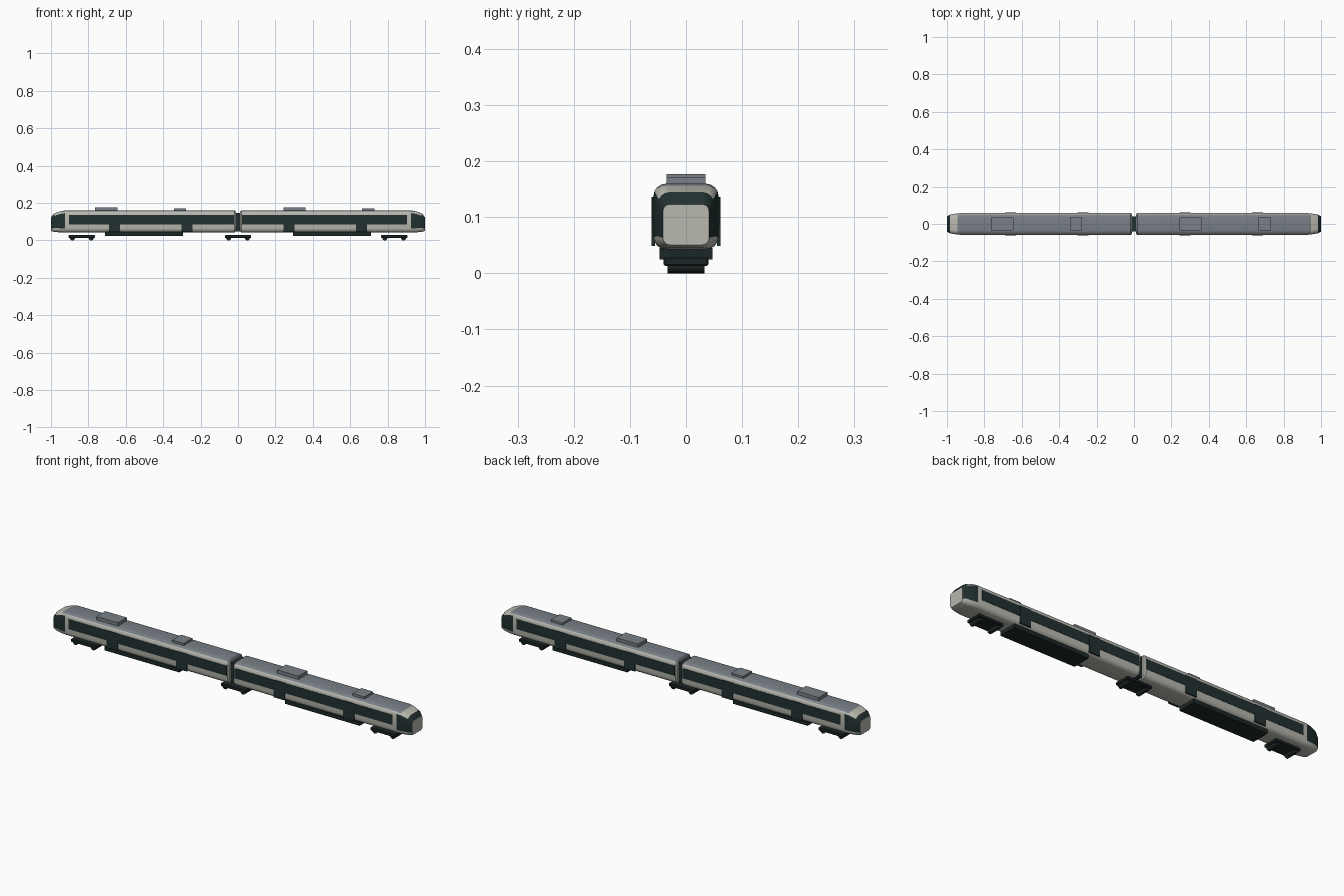
import bpy, bmesh, math

if "Cube" in bpy.data.objects:
    bpy.data.objects.remove(bpy.data.objects["Cube"])


def material(name, rgb):
    m = bpy.data.materials.new(name)
    m.diffuse_color = (*rgb, 1)
    m.use_nodes = True
    m.node_tree.nodes["Principled BSDF"].inputs["Base Color"].default_value = m.diffuse_color
    return m


BODY = material("warm_light_grey", (0.48, 0.48, 0.43))
ROOF = material("slate_grey", (0.19, 0.215, 0.24))
DARK = material("dark_teal", (0.016, 0.03, 0.03))
UNDER = material("underframe_black", (0.012, 0.02, 0.02))


def finish(name, bm, mats):
    bmesh.ops.recalc_face_normals(bm, faces=bm.faces)
    me = bpy.data.meshes.new(name)
    bm.to_mesh(me)
    bm.free()
    for m in mats:
        me.materials.append(m)
    ob = bpy.data.objects.new(name, me)
    bpy.context.collection.objects.link(ob)
    return ob


def box(name, x, y, z, mat, bevel=0):
    """Box from (min, max) ranges on each axis."""
    bm = bmesh.new()
    bmesh.ops.create_cube(bm, size=1)
    for v in bm.verts:
        for i, (lo, hi) in enumerate((x, y, z)):
            v.co[i] = lo if v.co[i] < 0 else hi
    if bevel:
        bmesh.ops.bevel(bm, geom=bm.edges[:], offset=bevel, segments=1, affect='EDGES')
    return finish(name, bm, [mat])


def section(w, bot, top, r, seg=4):
    """Rounded rectangle in the y-z plane, counter-clockwise from the right side."""
    pts = []
    corners = ((w - r, top - r), (r - w, top - r), (r - w, bot + r), (w - r, bot + r))
    for q, (cy, cz) in enumerate(corners):
        for k in range(seg + 1):
            a = math.pi / 2 * (q + k / seg)
            pts.append((cy + r * math.cos(a), cz + r * math.sin(a)))
    return pts


# Car shell stations from the coupled end to the nose: x, half width, bottom, top, radius
STATIONS = [(0.012, 0.054, 0.047, 0.156, 0.02), (0.018, 0.058, 0.043, 0.16, 0.022),
            (0.925, 0.058, 0.043, 0.16, 0.022), (0.945, 0.0565, 0.043, 0.157, 0.022),
            (0.983, 0.050, 0.045, 0.145, 0.021), (1.0, 0.041, 0.051, 0.123, 0.012)]


def car_shell(name, s):
    bm = bmesh.new()
    rings = [[bm.verts.new((s * x, y, z)) for y, z in section(w, b, t, r)]
             for x, w, b, t, r in STATIONS]
    n = len(rings[0])
    for i in range(len(rings) - 1):
        for j in range(n):
            k = (j + 1) % n
            f = bm.faces.new((rings[i][j], rings[i][k], rings[i + 1][k], rings[i + 1][j]))
            upper = 2 <= j <= 6                       # roof part of the section
            side = j in (0, 8, 9, 19)                 # flat sides and first curve
            tip = i == 4 and (j <= 9 or j == 19)      # windscreen wrap
            if upper and i < 3:
                f.material_index = 1
            elif tip or (side and i >= 2 and i > 2):
                f.material_index = 2
            elif side and i == 2:
                f.material_index = 2
            if side and i < 2:
                f.material_index = 0
    bm.faces.new(rings[0])
    bm.faces.new(rings[-1])
    # side faces of the nose blend start just past the last window
    ob = finish(name, bm, [BODY, ROOF, DARK])
    bpy.context.view_layer.objects.active = ob
    ob.select_set(True)
    bpy.ops.object.shade_smooth_by_angle(angle=math.radians(30))
    ob.select_set(False)


def bogie(label, cx):
    box(label + "_bogie_frame", (cx - 0.07, cx + 0.07), (-0.04, 0.04), (0.013, 0.029), UNDER, 0.003)
    for k, dx in enumerate((-0.05, 0.05)):
        bpy.ops.mesh.primitive_cylinder_add(vertices=16, radius=0.0135, depth=0.066,
                                            location=(cx + dx, 0, 0.0135),
                                            rotation=(math.pi / 2, 0, 0))
        ob = bpy.context.object
        ob.name = f"{label}_wheelset_{k + 1}"
        ob.data.materials.append(UNDER)


for label, s in (("left", -1), ("right", 1)):
    car_shell(label + "_car_body", s)

    def span(a, b):
        return tuple(sorted((s * a, s * b)))

    # Window bands and doors on both sides
    for side, d in (("front", -1), ("back", 1)):
        def depth(a, b):
            return tuple(sorted((d * a, d * b)))
        box(f"{label}_{side}_window_band", span(0.022, 0.903), depth(0.055, 0.0595),
            (0.085, 0.135), DARK)
        for k, x in enumerate((0.272, 0.66)):
            box(f"{label}_{side}_door_{k + 1}", span(x - 0.03, x + 0.03), depth(0.055, 0.0615),
                (0.049, 0.136), DARK)
    # Underfloor equipment
    box(label + "_underfloor_box", span(0.295, 0.712), (-0.047, 0.047), (0.025, 0.045), UNDER)
    bogie(label, s * 0.835)

# Roof units repeat in the same direction on each car
for label, x0 in (("left", -0.705), ("right", 0.302)):
    box(label + "_large_roof_unit", (x0 - 0.06, x0 + 0.06), (-0.035, 0.035), (0.155, 0.177), ROOF)
    box(label + "_small_roof_unit", (x0 + 0.362, x0 + 0.427), (-0.035, 0.035), (0.155, 0.171), ROOF)

# Gangway and shared middle bogie
box("gangway", (-0.016, 0.016), (-0.04, 0.04), (0.048, 0.148), DARK)
bogie("middle", 0)
